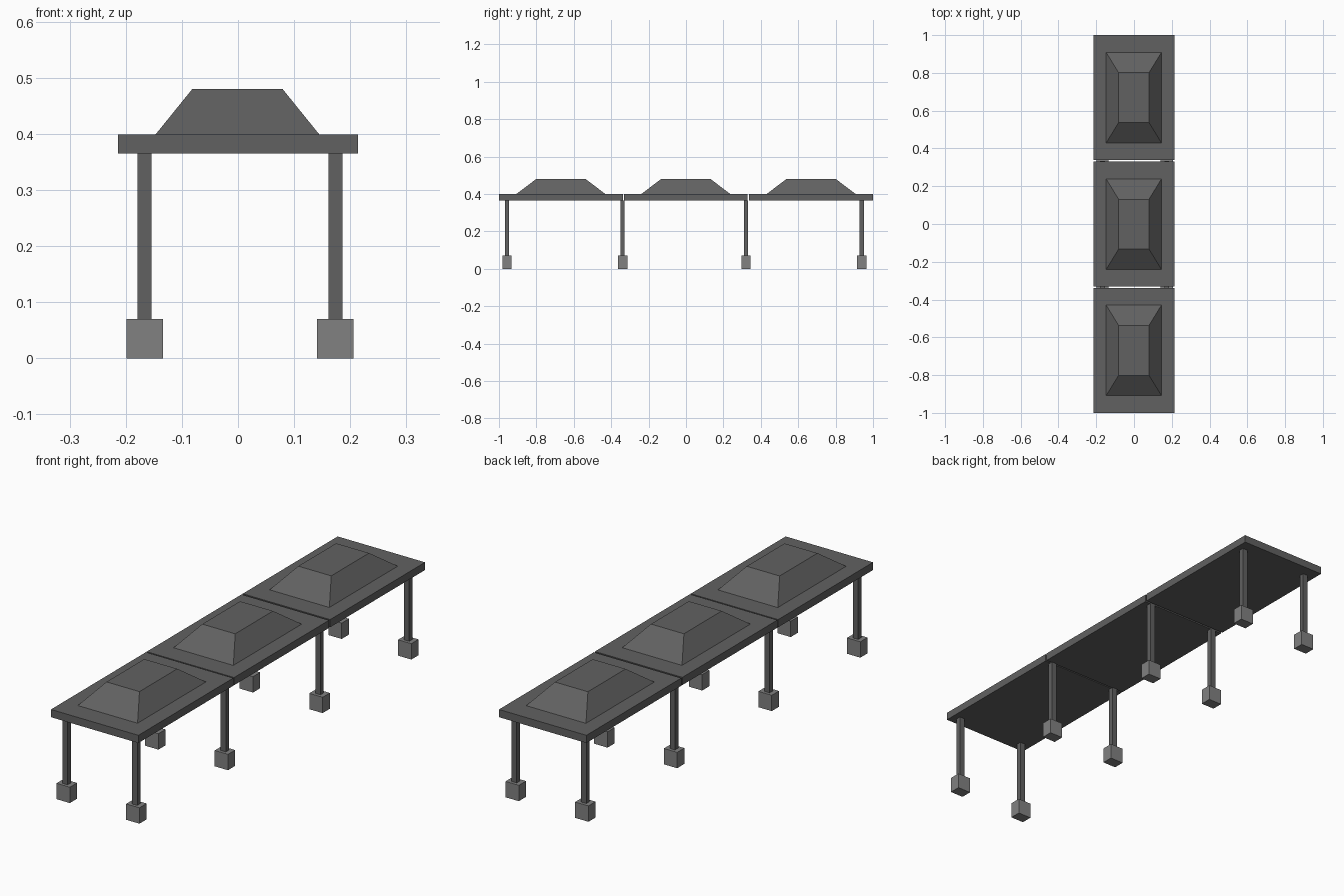
import bpy, bmesh

if "Cube" in bpy.data.objects:
    bpy.data.objects.remove(bpy.data.objects["Cube"])

def material(name, v):
    m = bpy.data.materials.new(name)
    m.diffuse_color = (v, v, v, 1)
    m.use_nodes = True
    m.node_tree.nodes["Principled BSDF"].inputs["Base Color"].default_value = m.diffuse_color
    return m

STEEL = material("dark_steel", 0.12)
CONCRETE = material("concrete", 0.22)

def block(name, centre, size, z0, z1, mat, top=None):
    """Box from z0 to z1; 'top' gives a different upper size for a frustum."""
    bm = bmesh.new()
    bmesh.ops.create_cube(bm, size=1)
    for v in bm.verts:
        s = top if (top and v.co.z > 0) else size
        v.co = (v.co.x * s[0], v.co.y * s[1], z1 if v.co.z > 0 else z0)
    mesh = bpy.data.meshes.new(name)
    bm.to_mesh(mesh)
    bm.free()
    mesh.materials.append(mat)
    ob = bpy.data.objects.new(name, mesh)
    ob.location = (centre[0], centre[1], 0)
    bpy.context.collection.objects.link(ob)
    return ob

# Three roof bays, each a slab with a raised hipped skylight
for i, y in enumerate((-0.669, -0.001, 0.669)):
    block(f"roof_slab_{i}", (0, y), (0.427, 0.662), 0.365, 0.399, STEEL)
    block(f"roof_skylight_{i}", (-0.001, y), (0.292, 0.478), 0.399, 0.480, STEEL,
          top=(0.161, 0.264))

# Four pairs of posts on square footings
for i, y in enumerate((-0.957, -0.339, 0.321, 0.940)):
    for side, x in (("left", -0.1665), ("right", 0.1735)):
        block(f"{side}_post_{i}", (x, y), (0.025, 0.023), 0.07, 0.365, STEEL)
        block(f"{side}_footing_{i}", (x, y), (0.065, 0.05), 0, 0.07, CONCRETE)
